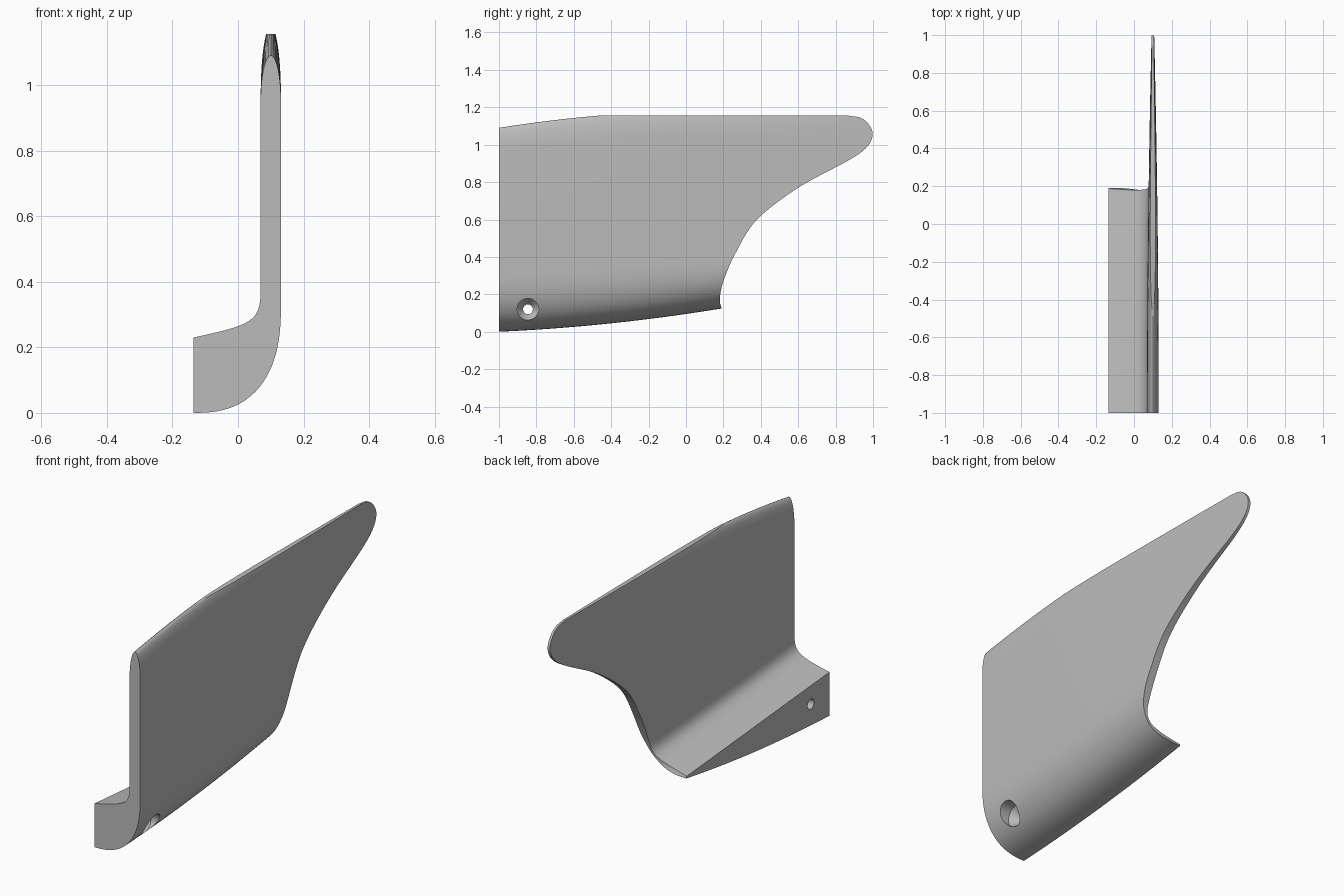
import bpy, bmesh, math
from mathutils import Vector
from mathutils.geometry import interpolate_bezier

cube = bpy.data.objects.get("Cube")
if cube:
    bpy.data.objects.remove(cube)

grey = bpy.data.materials.new("plain grey")
grey.use_nodes = True
colour = (0.5, 0.5, 0.5, 1)
grey.diffuse_color = colour
grey.node_tree.nodes["Principled BSDF"].inputs["Base Color"].default_value = colour


def loft(name, rings):
    """Skin a list of equal closed rings and cap both ends."""
    bm = bmesh.new()
    loops = [[bm.verts.new(p) for p in ring] for ring in rings]
    for a, b in zip(loops, loops[1:]):
        for i in range(len(a)):
            j = (i + 1) % len(a)
            bm.faces.new((a[i], a[j], b[j], b[i]))
    bm.faces.new(loops[0])
    bm.faces.new(loops[-1])
    bmesh.ops.recalc_face_normals(bm, faces=bm.faces)
    mesh = bpy.data.meshes.new(name)
    bm.to_mesh(mesh)
    bm.free()
    mesh.materials.append(grey)
    obj = bpy.data.objects.new(name, mesh)
    bpy.context.collection.objects.link(obj)
    return obj


def spline(points, steps=8):
    """Smooth curve passing through all the points."""
    pts = [Vector(p) for p in points]
    pts = [pts[0] * 2 - pts[1]] + pts + [pts[-1] * 2 - pts[-2]]
    out = []
    for a, b, c, d in zip(pts, pts[1:], pts[2:], pts[3:]):
        out += interpolate_bezier(b, b + (c - a) / 6, c - (d - b) / 6, c, steps + 1)[:-1]
    return out + [pts[-2]]


LEFT, MID = -0.135, 0.1


def section(y):
    """L-shaped cross-section: foot, fillet, upright blade, rounded crest."""
    t = y + 1
    low = min(t, 1.25)
    half = 0.031 - 0.006 * t * t
    inner, outer = MID - half, MID + half
    ground = 0.045 * low + 0.05 * low * low
    ledge = 0.23 - 0.08 * low
    up = min(t, 1.14)
    crest = 1.09 + 0.16 * up - 0.07 * up * up - 0.14
    bend = 0.33 - 0.5 * ground
    pts = []
    # rounded underside, from the foot edge up to the blade
    for i in range(25):
        a = math.pi / 2 * i / 24
        pts.append((LEFT + (outer - LEFT) * math.sin(a) ** 0.8,
                    ground + bend * (1 - math.cos(a) ** 0.8)))
    # elliptical crest
    for i in range(25):
        a = math.pi * i / 24
        pts.append((MID + half * math.cos(a), crest + 0.14 * math.sin(a)))
    # inner fillet down to the ledge
    fillet = interpolate_bezier(Vector((inner, ledge + 0.15)), Vector((inner, ledge + 0.05)),
                                Vector((0.05, ledge + 0.04)), Vector((LEFT, ledge)), 20)
    pts += [(p.x, p.y) for p in fillet]
    return [(x, y, z) for x, z in pts]


bracket = loft("fin_bracket", [section(-1 + 2.02 * i / 40) for i in range(41)])

# Side outline that trims the swept rear edge and the flat top
rear = spline([(0.19, 0.128), (0.181, 0.16), (0.184, 0.205), (0.205, 0.285), (0.27, 0.43),
               (0.38, 0.6), (0.6, 0.77), (0.87, 0.917), (0.965, 0.985), (0.998, 1.05),
               (0.98, 1.105), (0.935, 1.143), (0.87, 1.155)])
outline = [(-1.1, -0.1), (0.19, -0.1)] + [tuple(p) for p in rear] + [(-1.1, 1.155)]
trim = loft("trim_cutter", [[(x, y, z) for y, z in outline] for x in (-0.5, 0.5)])

# Screw hole with a countersunk mouth
stations = [(-0.3, 0.026), (0.0, 0.026), (0.045, 0.058), (0.3, 0.058)]
hole = loft("hole_cutter", [
    [(x, -0.845 + r * math.cos(k * math.tau / 40), 0.12 + r * math.sin(k * math.tau / 40))
     for k in range(40)] for x, r in stations])

bpy.ops.object.select_all(action="DESELECT")
bpy.context.view_layer.objects.active = bracket
bracket.select_set(True)
for cutter, mode in ((trim, "INTERSECT"), (hole, "DIFFERENCE")):
    cutter.hide_render = True
    mod = bracket.modifiers.new(cutter.name, "BOOLEAN")
    mod.object, mod.operation, mod.solver = cutter, mode, "EXACT"
    bpy.ops.object.modifier_apply(modifier=mod.name)
    bpy.data.objects.remove(cutter)

bpy.ops.object.shade_smooth_by_angle(angle=math.radians(30))
